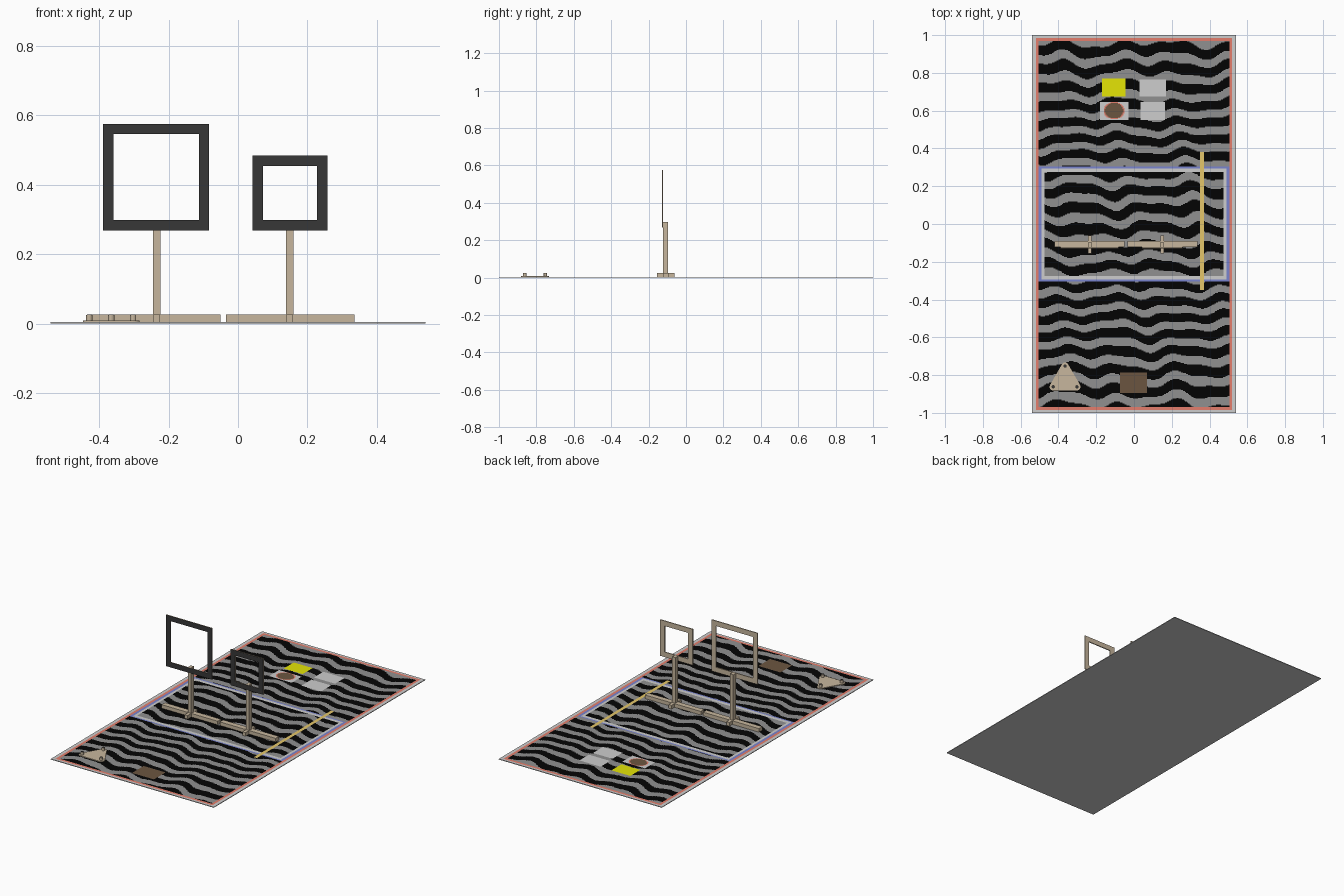
import bpy, bmesh, math

if "Cube" in bpy.data.objects:
    bpy.data.objects.remove(bpy.data.objects["Cube"])


def mat(name, r, g, b):
    m = bpy.data.materials.new(name)
    m.diffuse_color = tuple((c / 255) ** 2.2 for c in (r, g, b)) + (1,)
    m.use_nodes = True
    m.node_tree.nodes["Principled BSDF"].inputs["Base Color"].default_value = m.diffuse_color
    return m


BLACK = mat("black", 12, 12, 12)
GREY = mat("mid grey", 143, 143, 143)
RED = mat("soft red", 228, 125, 108)
BLUE = mat("soft blue", 120, 130, 205)
PALE = mat("pale grey", 204, 204, 204)
YELLOW = mat("bright yellow", 228, 228, 14)
GOLD = mat("gold", 228, 197, 105)
TAN = mat("tan", 198, 181, 156)
BROWN = mat("brown", 107, 86, 66)
DARK = mat("charcoal", 58, 58, 58)


def finish(name, bm, *mats):
    me = bpy.data.meshes.new(name)
    bm.to_mesh(me)
    bm.free()
    for m in mats:
        me.materials.append(m)
    ob = bpy.data.objects.new(name, me)
    bpy.context.collection.objects.link(ob)
    return ob


def box(name, x0, x1, y0, y1, z0, z1, m, open_top=False):
    bm = bmesh.new()
    bmesh.ops.create_cube(bm, size=1)
    for v in bm.verts:
        v.co = ((x0 + x1) / 2 + v.co.x * (x1 - x0), (y0 + y1) / 2 + v.co.y * (y1 - y0),
                (z0 + z1) / 2 + v.co.z * (z1 - z0))
    if open_top:
        bm.normal_update()
        bmesh.ops.delete(bm, geom=[f for f in bm.faces if f.normal.z > 0.5], context="FACES")
    return finish(name, bm, m)


def square_frame(name, x0, x1, z0, z1, w, y0, y1):
    """Upright frame: charcoal on the front, tan on the back."""
    bm = bmesh.new()
    loops = []
    for y in (y0, y1):
        for i in (0, w):
            loops.append([bm.verts.new((x, y, z)) for x, z in
                          ((x0 + i, z0 + i), (x1 - i, z0 + i), (x1 - i, z1 - i), (x0 + i, z1 - i))])
    lo, li, ho, hi = loops
    for A, B in ((lo, li), (ho, hi), (lo, ho), (li, hi)):
        for k in range(4):
            n = (k + 1) % 4
            bm.faces.new((A[k], A[n], B[n], B[k]))
    bmesh.ops.recalc_face_normals(bm, faces=bm.faces[:])
    for f in bm.faces:
        f.material_index = 1 if f.normal.y < -0.5 else 0
    return finish(name, bm, TAN, DARK)


def prism(name, pts, z0, z1, m):
    bm = bmesh.new()
    f = bm.faces.new([bm.verts.new((x, y, z0)) for x, y in pts])
    top = bmesh.ops.extrude_face_region(bm, geom=[f])
    bmesh.ops.translate(bm, vec=(0, 0, z1 - z0),
                        verts=[g for g in top["geom"] if isinstance(g, bmesh.types.BMVert)])
    bmesh.ops.recalc_face_normals(bm, faces=bm.faces[:])
    return finish(name, bm, m)


def circle(cx, cy, r, n=16):
    return [(cx + r * math.cos(math.tau * i / n), cy + r * math.sin(math.tau * i / n)) for i in range(n)]


# Mat underside and edges
TOP = 0.004
box("mat_underside", -0.54, 0.54, -1, 1, 0, TOP, PALE, open_top=True)

# Mat surface: a fine grid whose cells are coloured by a rule
PRINT = (BLACK, GREY, RED, BLUE, PALE, YELLOW, GOLD, BROWN)
PATCHES = (  # x0, x1, y0, y1, colour: gold strip, squares, brown patch
    (0.348, 0.372, -0.348, 0.378, GOLD),
    (-0.172, -0.045, 0.676, 0.768, YELLOW),
    (0.03, 0.172, 0.676, 0.766, PALE),
    (-0.182, -0.03, 0.548, 0.643, PALE),
    (0.035, 0.166, 0.548, 0.643, PALE),
    (-0.076, 0.071, -0.895, -0.787, BROWN))


def print_colour(x, y):
    # Oval on the front left square
    d = math.hypot((x + 0.105) / 0.055, (y - 0.6) / 0.045)
    if d < 1:
        return BROWN if d < 0.9 else RED
    for x0, x1, y0, y1, c in PATCHES:
        if x0 < x < x1 and y0 < y < y1:
            return c
    # Nested rectangular borders
    ax, ay = abs(x), abs(y)
    if ax > 0.522 or ay > 0.986:
        return PALE
    if ax > 0.506 or ay > 0.971:
        return RED
    if ay < 0.306 and (ax > 0.492 or ay > 0.293):
        return BLUE
    if ay < 0.293 and (ax > 0.477 or ay > 0.277):
        return PALE
    # Wavy stripes
    w = (0.014 * math.sin(21 * x + 2.2 * math.sin(2.5 * y) + 1.5 * y)
         + 0.008 * math.sin(37 * x + 9 * y + 1) + 0.009 * math.sin(11 * x - 6 * y)
         + 0.012 * math.sin(7 * y))
    return GREY if ((y - w) / 0.095) % 1 < 0.46 else BLACK


NX, NY, C = 216, 400, 0.005
verts = [(-0.54 + C * i, -1 + C * j, TOP) for j in range(NY + 1) for i in range(NX + 1)]
W = NX + 1
faces = [(j * W + i, j * W + i + 1, (j + 1) * W + i + 1, (j + 1) * W + i)
         for j in range(NY) for i in range(NX)]
me = bpy.data.meshes.new("mat_surface")
me.from_pydata(verts, [], faces)
for m in PRINT:
    me.materials.append(m)
slot = {m.name: i for i, m in enumerate(PRINT)}
me.polygons.foreach_set("material_index", [
    slot[print_colour(-0.54 + C * (i + 0.5), -1 + C * (j + 0.5)).name]
    for j in range(NY) for i in range(NX)])
me.update()
bpy.context.collection.objects.link(bpy.data.objects.new("mat_surface", me))

# Rounded triangular base with three pegs
pegs = [(-0.365, -0.752), (-0.302, -0.862), (-0.428, -0.862)]
outline = []
for i, (cx, cy) in enumerate(pegs):
    mid = (90, -30, 210)[i]
    for t in range(7):
        a = math.radians(mid + 60 - 20 * t)
        outline.append((cx + 0.019 * math.cos(a), cy + 0.019 * math.sin(a)))
prism("triangle_plate", outline, 0.004, 0.0085, TAN)
for i, (cx, cy) in enumerate(pegs):
    prism(f"triangle_peg_{i + 1}", circle(cx, cy, 0.009), 0.008, 0.025, TAN)
    prism(f"peg_cap_{i + 1}", circle(cx, cy, 0.007), 0.025, 0.0256, DARK)

# Two target stands: long foot, cross foot, post, and square frame
stands = (("left", -0.234, -0.42, -0.05, -0.388, -0.083, 0.575),
          ("right", 0.149, -0.035, 0.335, 0.042, 0.257, 0.484))
for side, px, f0, f1, a0, a1, top in stands:
    box(side + "_long_foot", f0, f1, -0.122, -0.09, 0.004, 0.0253, TAN)
    box(side + "_cross_foot", px - 0.01, px + 0.01, -0.156, -0.062, 0.004, 0.0255, TAN)
    box(side + "_post", px - 0.0105, px + 0.0105, -0.123, -0.097, 0.004, 0.298, TAN)
    square_frame(side + "_frame", a0, a1, 0.268, top, 0.03, -0.129, -0.123)
